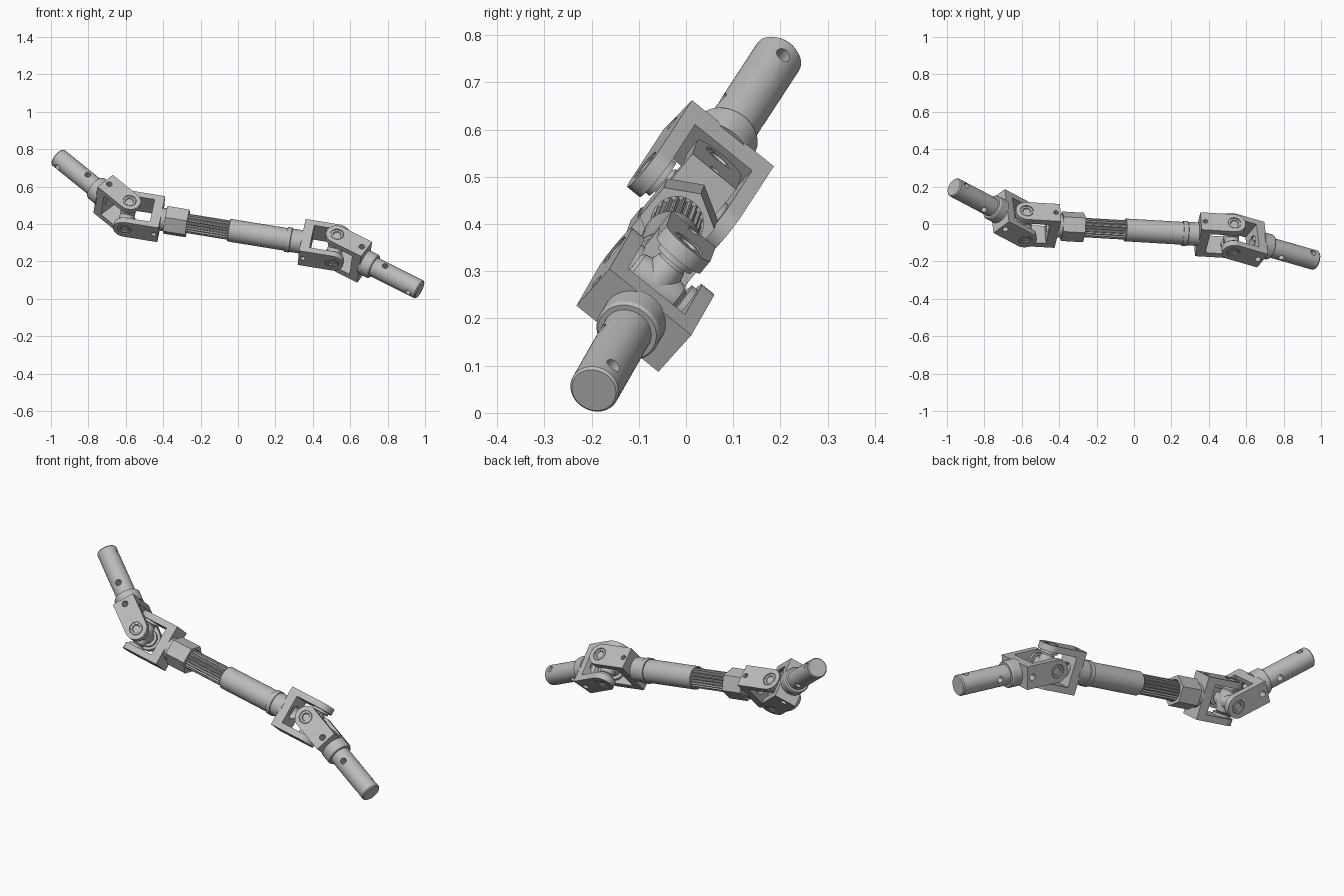
import bpy, bmesh, math
from mathutils import Vector, Matrix

if "Cube" in bpy.data.objects:
    bpy.data.objects.remove(bpy.data.objects["Cube"])

steel = bpy.data.materials.new("steel_grey")
steel.use_nodes = True
steel.diffuse_color = (0.5, 0.5, 0.5, 1)
steel.node_tree.nodes["Principled BSDF"].inputs["Base Color"].default_value = (0.5, 0.5, 0.5, 1)


def add(name, bm, mat):
    """Turn a bmesh into a placed object."""
    bmesh.ops.recalc_face_normals(bm, faces=bm.faces)
    me = bpy.data.meshes.new(name)
    bm.to_mesh(me)
    bm.free()
    me.materials.append(steel)
    ob = bpy.data.objects.new(name, me)
    bpy.context.collection.objects.link(ob)
    ob.matrix_world = mat
    return ob


def lathe(name, profile, mat, sides=48):
    """Spin (radius, height) points around local z."""
    bm = bmesh.new()
    vs = [bm.verts.new((r, 0, z)) for r, z in profile]
    es = [bm.edges.new(pair) for pair in zip(vs, vs[1:])]
    bmesh.ops.spin(bm, geom=vs + es, cent=(0, 0, 0), axis=(0, 0, 1),
                   angle=math.tau, steps=sides, use_duplicate=False)
    bmesh.ops.remove_doubles(bm, verts=bm.verts, dist=1e-5)
    return add(name, bm, mat)


def rod(name, r, z0, z1, mat, sides=32):
    return lathe(name, [(0, z0), (r, z0), (r, z1), (0, z1)], mat, sides)


def prism(name, outline, depth, mat):
    """Extrude a closed xy outline along local z."""
    bm = bmesh.new()
    f = bm.faces.new([bm.verts.new((x, y, 0)) for x, y in outline])
    ext = bmesh.ops.extrude_face_region(bm, geom=[f])["geom"]
    bmesh.ops.translate(bm, vec=(0, 0, depth),
                        verts=[g for g in ext if isinstance(g, bmesh.types.BMVert)])
    return add(name, bm, mat)


def cut(ob, cutters):
    """Subtract the cutters from the object and remove them."""
    for c in cutters:
        c.hide_render = True
        m = ob.modifiers.new("cut", 'BOOLEAN')
        m.operation, m.solver, m.object = 'DIFFERENCE', 'EXACT', c
    bpy.context.view_layer.update()
    dg = bpy.context.evaluated_depsgraph_get()
    me = bpy.data.meshes.new_from_object(ob.evaluated_get(dg))
    ob.modifiers.clear()
    ob.data = me
    for c in cutters:
        bpy.data.objects.remove(c)


def frame(origin, x, z):
    x, z = x.normalized(), z.normalized()
    m = Matrix((x, z.cross(x), z)).transposed().to_4x4()
    m.translation = origin
    return m


ALONG_X = Matrix.Rotation(math.pi / 2, 4, 'Y')   # local z -> x
HALF, GAP, WIDE, BASE, BACK = 0.112, 0.078, 0.06, 0.13, 0.182


def yoke(name, m, hole, hole_z):
    """Fork with two round-ended arms along +-x and its base at +z."""
    arc = [(WIDE * math.cos(a), WIDE * math.sin(a))
           for a in (math.pi / 2 + math.pi * i / 24 for i in range(25))]
    # outline x becomes yoke z, outline y becomes yoke y
    side = Matrix(((0, 0, 1, -HALF), (0, 1, 0, 0), (1, 0, 0, 0), (0, 0, 0, 1)))
    body = prism(name, arc + [(BACK, -WIDE), (BACK, WIDE)], 2 * HALF, m @ side)
    slot = prism("slot", [(-0.1, -0.1), (BASE, -0.1), (BASE, 0.1), (-0.1, 0.1)],
                 2 * GAP, m @ side @ Matrix.Translation((0, 0, HALF - GAP)))
    bore = rod("bore", 0.036, -0.2, 0.2, m @ ALONG_X)
    socket = rod("socket", 0.036, 0.1, 0.16, m)
    pin = rod("pin", hole, -0.2, 0.2, m @ Matrix.Translation((0, 0, hole_z)) @ ALONG_X, 24)
    cut(body, [slot, bore, socket, pin])
    # bearing caps with retaining rings
    for i, sgn in enumerate((1, -1)):
        lathe(f"{name}_cap_{i + 1}",
              [(0, 0.104), (0.019, 0.104), (0.022, 0.11), (0.032, 0.11), (0.034, 0.106),
               (0.036, 0.106), (0.036, 0.078), (0.045, 0.078), (0.045, 0.064), (0, 0.064)],
              m @ Matrix.Rotation(sgn * math.pi / 2, 4, 'Y'))


def cross(name, m_a, m_b):
    """Spider joining two forks."""
    arm = [(0, -0.095), (0.026, -0.095), (0.026, -0.062), (0.034, -0.055), (0.04, -0.03)]
    arm += [(r, -z) for r, z in reversed(arm)]
    for i, m in enumerate((m_a, m_b)):
        lathe(f"{name}_trunnion_{i + 1}", arm, m @ ALONG_X, 32)


# Joint centres, outer shaft ends and the common trunnion direction
joint_l, joint_r = Vector((0.52, -0.065, 0.275)), Vector((-0.59, 0.0, 0.455))
end_l, end_r = Vector((0.972, -0.195, 0.048)), Vector((-0.963, 0.197, 0.757))
axis = (joint_l - joint_r).normalized()
length = (joint_l - joint_r).length
up = Vector((0, 0.63, 0.77))
up = (up - axis * up.dot(axis)).normalized()

for tag, joint, end, inward in (("left", joint_l, end_l, -axis), ("right", joint_r, end_r, axis)):
    inner = frame(joint, up, inward)
    out = (end - joint).normalized()
    reach = (end - joint).length
    outer = frame(joint, out.cross(up), out)
    yoke(f"{tag}_inner_yoke", inner, 0.013, 0.158)
    yoke(f"{tag}_outer_yoke", outer, 0.016, 0.152)
    cross(f"{tag}_cross", inner, outer)
    # collar and drilled stub shaft
    lathe(f"{tag}_collar", [(0, 0.175), (0.069, 0.175), (0.069, 0.232), (0.064, 0.24), (0, 0.24)], outer)
    shaft = lathe(f"{tag}_stub_shaft", [(0, 0.22), (0.053, 0.22), (0.053, reach - 0.006),
                                        (0.048, reach), (0, reach)], outer)
    mid = rod("mid_hole", 0.016, -0.1, 0.1, outer @ Matrix.Translation((0, 0, 0.303)) @ ALONG_X, 24)
    tip = rod("tip_hole", 0.016, -0.1, 0.1, outer @ Matrix.Translation((0, 0, reach - 0.045))
              @ Matrix.Rotation(math.pi / 2, 4, 'X'), 24)
    cut(shaft, [mid, tip])

# Telescoping middle: neck, hex nut, splined shaft, sleeve
mid = frame(joint_r, up, axis)
rod("neck", 0.062, 0.175, 0.22, mid, 48)
hexagon = [(0.08 * math.cos(i * math.tau / 6), 0.08 * math.sin(i * math.tau / 6)) for i in range(6)]
nut = prism("hex_nut", hexagon, 0.12, mid @ Matrix.Translation((0, 0, 0.205)))
cut(nut, [rod("nut_bore", 0.056, 0.3, 0.4, mid)])
TEETH = 20
spline = [((0.052 if i % 4 < 2 else 0.045) * math.cos((i + 0.5) * math.tau / (4 * TEETH)),
           (0.052 if i % 4 < 2 else 0.045) * math.sin((i + 0.5) * math.tau / (4 * TEETH)))
          for i in range(4 * TEETH)]
prism("splined_shaft", spline, 0.3, mid @ Matrix.Translation((0, 0, 0.29)))
lathe("sleeve", [(0.053, 0.6), (0.053, 0.548), (0.058, 0.548), (0.061, 0.552), (0.061, 0.87),
                 (0, 0.87), (0, 0.6), (0.053, 0.6)], mid)
lathe("sleeve_ring", [(0, 0.86), (0.067, 0.86), (0.067, 0.885), (0.063, 0.888),
                      (0.063, length - 0.175), (0, length - 0.175)], mid)

# Smooth round surfaces, keep corners sharp
bpy.ops.object.select_all(action='DESELECT')
for ob in bpy.context.collection.objects:
    if ob.type == 'MESH' and ob.data.materials and ob.data.materials[0] == steel:
        ob.select_set(True)
        bpy.context.view_layer.objects.active = ob
bpy.ops.object.shade_smooth_by_angle(angle=math.radians(30))
